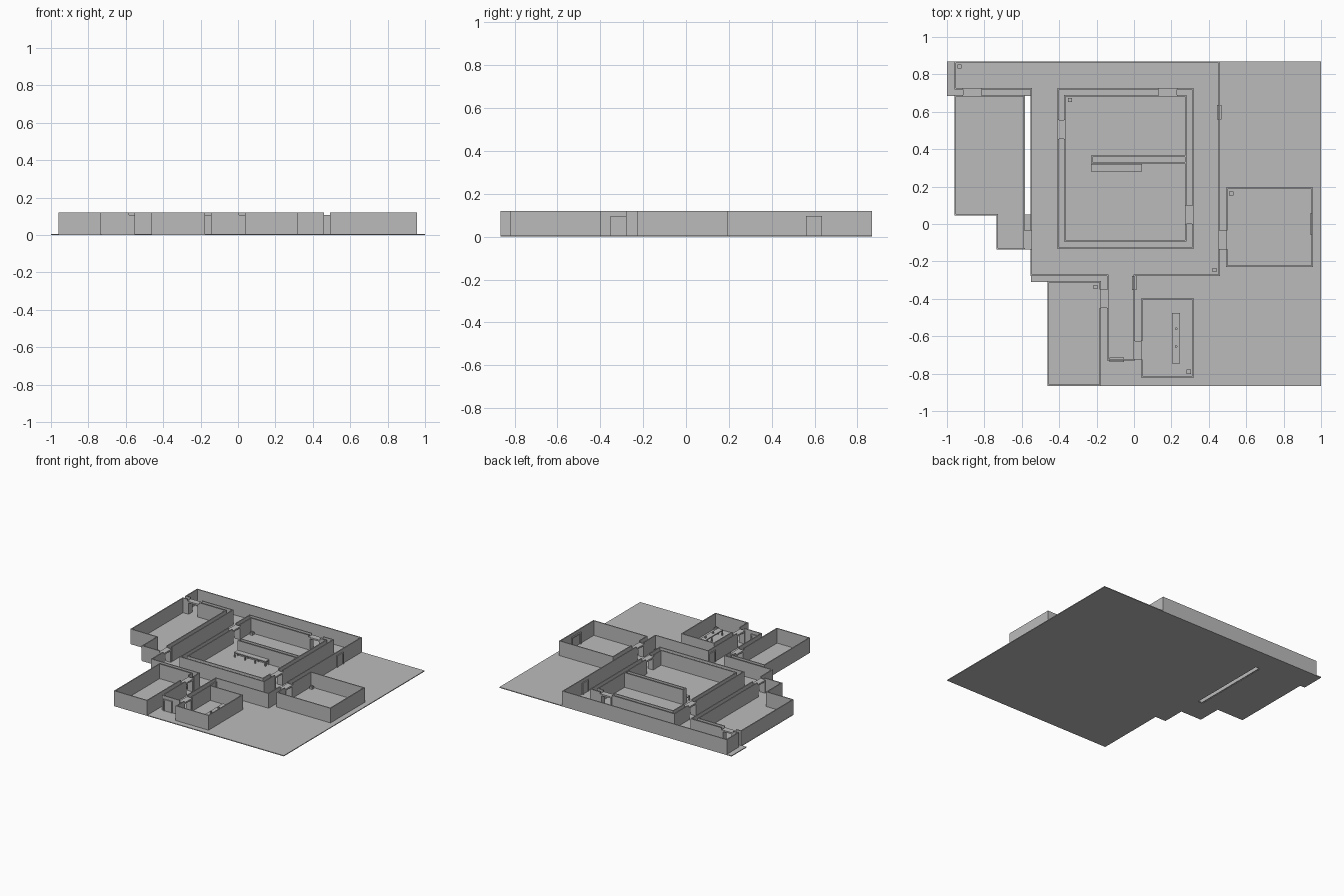
import bpy
import bmesh

if "Cube" in bpy.data.objects:
    bpy.data.objects.remove(bpy.data.objects["Cube"], do_unlink=True)

FLOOR = 0.006
TOP = 0.12
THICK = 0.008


def make_material(name, rgb):
    mat = bpy.data.materials.new(name)
    mat.use_nodes = True
    mat.diffuse_color = (*rgb, 1)
    mat.node_tree.nodes["Principled BSDF"].inputs["Base Color"].default_value = (*rgb, 1)
    return mat


grey = make_material("plain_grey", (0.5, 0.5, 0.5))


def add_box(bm, x0, x1, y0, y1, z0, z1):
    made = bmesh.ops.create_cube(bm, size=1)["verts"]
    for v in made:
        v.co = (x1 if v.co.x > 0 else x0,
                y1 if v.co.y > 0 else y0,
                z1 if v.co.z > 0 else z0)


def finish(name, bm):
    mesh = bpy.data.meshes.new(name)
    bm.to_mesh(mesh)
    bm.free()
    mesh.materials.append(grey)
    obj = bpy.data.objects.new(name, mesh)
    bpy.context.collection.objects.link(obj)
    return obj


def boxes(name, items):
    bm = bmesh.new()
    for item in items:
        add_box(bm, *item)
    return finish(name, bm)


# Ground slab: stepped outline with a slot beside the west room
outline = [(-1, 0.868), (-1, 0.685), (-0.96, 0.685), (-0.96, 0.05), (-0.73, 0.05),
           (-0.73, -0.135), (-0.55, -0.135), (-0.55, -0.31), (-0.46, -0.31),
           (-0.46, -0.865), (1, -0.865), (1, 0.868), (-0.55, 0.868),
           (-0.55, 0.05), (-0.59, 0.05), (-0.59, 0.685), (-0.55, 0.685), (-0.55, 0.868)]
bm = bmesh.new()
main = outline[3:12] + [(-0.55, 0.868), (-0.55, 0.05)]
for ring in (main[1:], [(-0.96, 0.685), (-0.96, 0.05), (-0.59, 0.05), (-0.59, 0.685)],
             [(-1, 0.868), (-1, 0.685), (-0.55, 0.685), (-0.55, 0.868)]):
    face = bm.faces.new([bm.verts.new((x, y, 0)) for x, y in ring])
    face.normal_update()
    up = bmesh.ops.extrude_face_region(bm, geom=[face])["geom"]
    for v in up:
        if isinstance(v, bmesh.types.BMVert):
            v.co.z = FLOOR
bmesh.ops.recalc_face_normals(bm, faces=bm.faces)
finish("ground_floor", bm)

# Doorways joining neighbouring rooms: centre and direction of the wall
doorways = [(-0.865, 0.705, "x"), (-0.57, -0.085, "y"), (-0.388, 0.505, "y"),
            (0.18, 0.705, "x"), (0.298, 0.05, "y"), (0.475, -0.085, "y"),
            (-0.16, -0.4, "y"), (0.02, -0.675, "y")]
HALF = 0.05


def wall_pieces(a, b):
    """Boxes for one straight wall, broken wherever a doorway sits on it."""
    along = 0 if a[1] == b[1] else 1
    across = 1 - along
    lo, hi = sorted((a[along], b[along]))
    line = a[across]
    cuts = sorted(d[along] for d in doorways
                  if d[2] == "xy"[along] and abs(d[across] - line) < 0.03
                  and lo < d[along] < hi)
    ends = [lo - THICK / 2]
    for c in cuts:
        ends += [c - HALF, c + HALF]
    ends.append(hi + THICK / 2)
    out = []
    for s, e in zip(ends[::2], ends[1::2]):
        if e - s < 0.004:
            continue
        side = (line - THICK / 2, line + THICK / 2)
        spans = ((s, e), side) if along == 0 else (side, (s, e))
        out.append((*spans[0], *spans[1], FLOOR / 2, TOP))
    return out


def walls(name, points):
    items = []
    for a, b in zip(points, points[1:] + points[:1]):
        items += wall_pieces(a, b)
    boxes(name, items)


def rectangle(x0, x1, y0, y1):
    return [(x0, y0), (x1, y0), (x1, y1), (x0, y1)]


# Room walls
walls("corridor_walls", [(-0.955, 0.864), (-0.955, 0.723), (-0.55, 0.723),
                         (-0.55, -0.275), (-0.14, -0.275), (-0.14, -0.727),
                         (0.002, -0.727), (0.002, -0.275), (0.455, -0.275), (0.455, 0.864)])
walls("west_room_walls", [(-0.955, 0.687), (-0.955, 0.05), (-0.73, 0.05),
                          (-0.73, -0.132), (-0.587, -0.132), (-0.587, 0.687)])
walls("hall_outer_walls", rectangle(-0.405, 0.315, -0.13, 0.723))
walls("hall_inner_walls", rectangle(-0.37, 0.278, -0.09, 0.687))
walls("east_room_walls", rectangle(0.495, 0.953, -0.225, 0.19))
walls("south_west_room_walls", rectangle(-0.459, -0.18, -0.861, -0.31))
walls("south_room_walls", rectangle(0.042, 0.318, -0.818, -0.403))

# Hall partition made of two parallel walls closed at the free end
boxes("hall_partition", wall_pieces((-0.226, 0.327), (0.278, 0.327))
      + wall_pieces((-0.226, 0.361), (0.278, 0.361))
      + wall_pieces((-0.226, 0.327), (-0.226, 0.361)))


def portal(name, x, y, direction, half, depth, height, rim):
    """Two jambs and a lintel around an opening."""
    parts = [(-half, -half + rim, 0, height), (half - rim, half, 0, height),
             (-half, half, height - rim, height)]
    items = []
    for s, e, z0, z1 in parts:
        if direction == "x":
            items.append((x + s, x + e, y - depth, y + depth, z0 + FLOOR, z1 + FLOOR))
        else:
            items.append((x - depth, x + depth, y + s, y + e, z0 + FLOOR, z1 + FLOOR))
    boxes(name, items)


for i, (x, y, direction) in enumerate(doorways):
    portal(f"doorway_frame_{i + 1}", x, y, direction, HALF, 0.023, 0.1, 0.012)

# Closed doors set into the corridor walls
for i, (x, y, direction) in enumerate([(0.455, 0.597, "y"), (0.002, -0.315, "y"),
                                       (-0.092, -0.727, "x")]):
    portal(f"closed_door_frame_{i + 1}", x, y, direction, 0.038, 0.012, 0.09, 0.01)
    dx, dy = (0.028, 0.008) if direction == "x" else (0.008, 0.028)
    boxes(f"closed_door_{i + 1}", [(x - dx, x + dx, y - dy, y + dy, FLOOR, 0.086)])

# Frame on the far wall of the east room
portal("east_wall_frame", 0.946, 0, "y", 0.055, 0.006, 0.09, 0.01)


def table(name, x0, x1, y0, y1, height, pairs):
    """Thin top on pairs of legs spread along the longer side."""
    leg = 0.008
    items = [(x0, x1, y0, y1, height - 0.008, height)]
    long_x = x1 - x0 > y1 - y0
    for i in range(pairs):
        t = i / (pairs - 1)
        for side in (0, 1):
            u, w = (t, side) if long_x else (side, t)
            px = x0 + u * (x1 - x0 - leg)
            py = y0 + w * (y1 - y0 - leg)
            items.append((px, px + leg, py, py + leg, FLOOR, height - 0.008))
    boxes(name, items)


table("hall_counter", -0.23, 0.042, 0.28, 0.322, 0.045, 4)
table("south_room_table", 0.202, 0.247, -0.745, -0.475, 0.05, 3)

# Small cups on the table
for i, y in enumerate((-0.56, -0.655)):
    bm = bmesh.new()
    bmesh.ops.create_cone(bm, cap_ends=True, segments=10, radius1=0.007, radius2=0.007, depth=0.014)
    bmesh.ops.translate(bm, verts=bm.verts, vec=(0.225, y, 0.057))
    finish(f"table_cup_{i + 1}", bm)

# Low corner bins with a narrower lid
for i, (x, y) in enumerate([(-0.932, 0.843), (-0.342, 0.662), (0.52, 0.164),
                            (0.43, -0.246), (-0.206, -0.336), (0.293, -0.79)]):
    boxes(f"corner_bin_{i + 1}", [(x - 0.011, x + 0.011, y - 0.011, y + 0.011, FLOOR, 0.024),
                                  (x - 0.007, x + 0.007, y - 0.007, y + 0.007, 0.024, 0.029)])
